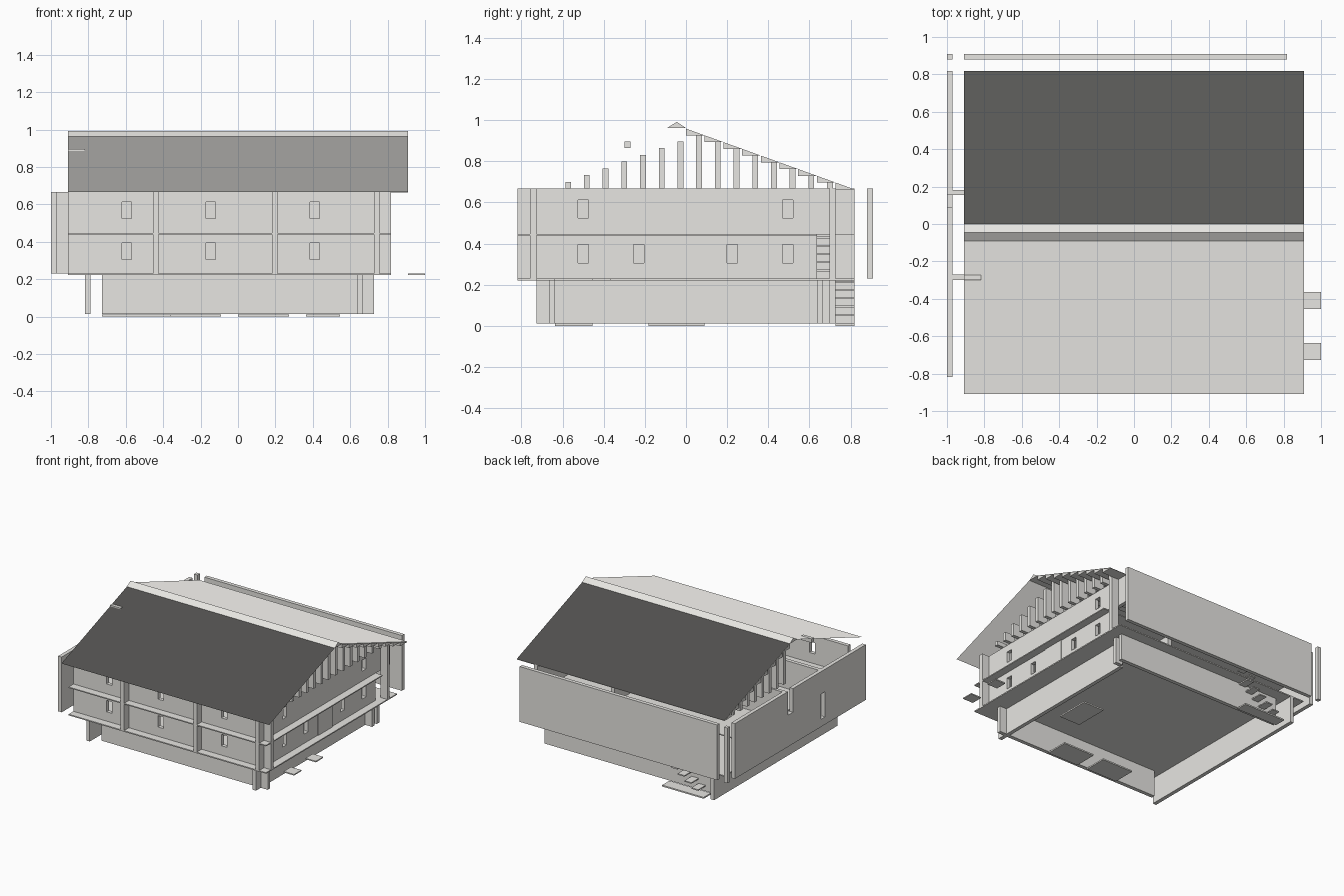
import bpy, bmesh

if "Cube" in bpy.data.objects:
    bpy.data.objects.remove(bpy.data.objects["Cube"])

G = 1 / 11          # building module
T = G / 3           # panel thickness
LOW, MID, TOP = 0.23, 0.445, 0.667

# Pale plaster colour shared by every part
pale = bpy.data.materials.new("pale_plaster")
pale.diffuse_color = (0.80, 0.79, 0.76, 1)
pale.use_nodes = True
pale.node_tree.nodes["Principled BSDF"].inputs["Base Color"].default_value = pale.diffuse_color


def finish(name, bm, recalc=True):
    if recalc:
        bmesh.ops.recalc_face_normals(bm, faces=bm.faces)
    me = bpy.data.meshes.new(name)
    bm.to_mesh(me)
    bm.free()
    me.materials.append(pale)
    ob = bpy.data.objects.new(name, me)
    bpy.context.collection.objects.link(ob)
    return ob


def boxes(name, items):
    """Boxes given as (x0, x1, y0, y1, z0, z1)."""
    bm = bmesh.new()
    for x0, x1, y0, y1, z0, z1 in items:
        for v in bmesh.ops.create_cube(bm, size=1)['verts']:
            v.co = ((x0 + x1) / 2 + v.co.x * (x1 - x0),
                    (y0 + y1) / 2 + v.co.y * (y1 - y0),
                    (z0 + z1) / 2 + v.co.z * (z1 - z0))
    return finish(name, bm)


def wall(name, axis, a, b, p, z0, z1, holes=()):
    """Panel from a to b along axis, occupying p..p+T, with (u0,u1,v0,v1) holes."""
    us = sorted({a, b, *(h[0] for h in holes), *(h[1] for h in holes)})
    zs = sorted({z0, z1, *(h[2] for h in holes), *(h[3] for h in holes)})
    bm = bmesh.new()
    for u0, u1 in zip(us, us[1:]):
        for w0, w1 in zip(zs, zs[1:]):
            uc, wc = (u0 + u1) / 2, (w0 + w1) / 2
            if any(h[0] < uc < h[1] and h[2] < wc < h[3] for h in holes):
                continue
            pts = [(u0, w0), (u1, w0), (u1, w1), (u0, w1)]
            bm.faces.new([bm.verts.new((u, p, w) if axis == 'x' else (p, u, w))
                          for u, w in pts])
    bmesh.ops.remove_doubles(bm, verts=bm.verts, dist=1e-5)
    geo = bmesh.ops.extrude_face_region(bm, geom=bm.faces[:])['geom']
    for g in geo:
        if isinstance(g, bmesh.types.BMVert):
            g.co[1 if axis == 'x' else 0] += T
    return finish(name, bm)


def prism(name, profile, x0, x1):
    """Extrude a (y, z) profile along x."""
    bm = bmesh.new()
    f = bm.faces.new([bm.verts.new((x0, y, z)) for y, z in profile])
    geo = bmesh.ops.extrude_face_region(bm, geom=[f])['geom']
    for g in geo:
        if isinstance(g, bmesh.types.BMVert):
            g.co.x = x1
    return finish(name, bm)


def roof_sheet(name, y0, z0, y1, z1, normal):
    """Single upward sheet whose shading normal leans over the ridge."""
    bm = bmesh.new()
    pts = [(R0, y0, z0), (R1, y0, z0), (R1, y1, z1), (R0, y1, z1)]
    bm.faces.new([bm.verts.new(p) for p in pts])
    me = finish(name, bm, recalc=False).data
    me.polygons[0].use_smooth = True
    me.normals_split_custom_set([normal] * 4)


def windows(centres, z0, z1):
    return [(c - 0.025, c + 0.025, z0, z1) for c in centres]


# Basement walls, open underneath
B0, B1 = 0.013, 0.222
wall("basement_front_wall", 'x', -8 * G, 7 * G + T, -7 * G - T, B0, B1)
wall("basement_back_wall", 'x', -8 * G, 8 * G, 8 * G - T, B0, B1)
wall("basement_left_wall", 'y', -8 * G, 9 * G, -9 * G, B0, B1)
wall("basement_right_wall", 'y', -7 * G, 7 * G, 7 * G, B0, B1)
boxes("basement_fins", [
    (7 * G, 7 * G + T, -8 * G, -7 * G - T, B0, B1),
    (7 * G + T, 8 * G, -7 * G - T, -7 * G, B0, B1),
    (7 * G + T, 8 * G, 7 * G, 7 * G + T, B0, B1)])

# Foundation plates
boxes("foundation_plates", [
    (4 * G, 6 * G, -2 * G, G, 0, 0.011),
    (0, 3 * G, -7 * G, -5 * G, 0, 0.011),
    (-4 * G, -G, -7 * G, -5 * G, 0, 0.011)])

# Floor slabs
boxes("ground_floor_slab", [(-10 * G, 9 * G, -9 * G, 9 * G, 0.222, 0.231)])
boxes("upper_floor_slab", [(-10 * G, 9 * G, -9 * G, 7 * G, 0.439, 0.447)])
boxes("porch_plates", [(10 * G, 11 * G, y * G, (y + 1) * G, 0.222, 0.231) for y in (-8, -5)])

# Outer walls
fx = (-0.595, -0.145, 0.41)
wall("front_wall", 'x', -10 * G, 8 * G + T, -8 * G - T, LOW, TOP,
     windows(fx, 0.305, 0.395) + windows(fx, 0.525, 0.612))
wall("right_wall", 'y', -8 * G, 7 * G, 8 * G, LOW, TOP,
     windows((-0.5, -0.23, 0.225, 0.495), 0.305, 0.395)
     + windows((-0.5, 0.495), 0.525, 0.612))
wall("right_wall_upper_end", 'y', 7 * G, 9 * G, 8 * G, MID, TOP)
wall("back_wall", 'x', -10 * G, 9 * G, 10 * G - T, LOW, TOP)
wall("left_wall", 'y', -9 * G, 9 * G, -11 * G, LOW, TOP,
     [(-0.31, -0.26, 0.29, 0.49), (G, 0.155, 0.48, TOP)])
boxes("corner_column", [(-11 * G, -11 * G + T, 10 * G - T, 10 * G, LOW, TOP)])

# Projecting fins on the facades
boxes("front_fins", [(x * G, x * G + T, -9 * G, -8 * G - T, LOW, TOP) for x in (-5, 2, 8)])
boxes("right_fins", [(8 * G + T, 9 * G, y, y + T, LOW, TOP)
                     for y in (-8 * G - T, 8 * G - T)])
boxes("door_panel", [(8 * G + T, 8 * G + T + 0.006, -G, G, LOW, MID - 0.006)])

# Interior partitions
boxes("partitions", [
    (-11 * G + T, 2 * G, 0.155, 0.182, LOW, TOP),
    (-11 * G + T, -5 * G, -0.3, -0.27, LOW, TOP),
    (2 * G, 2 * G + T, -8 * G, 7 * G, LOW, TOP)])

# Stairs and landing
boxes("stair_landing", [(-8 * G, -4 * G, 8 * G, 9 * G, 0, 0.011)])
for name, y0, y1, base in (("outer_stair", 8 * G, 9 * G, 0.05),
                           ("inner_stair", 7 * G, 7 * G + 2 * T, 0.265)):
    boxes(name, [(-0.68 + i * 0.06, -0.62 + i * 0.06, y0, y1,
                  base + i * 0.04, base + i * 0.04 + 0.009) for i in range(5)])

# Gable studs: full row on the right, rear half on the left
studs = []
for i in range(15):
    y = (-6.3 + i) * G
    h = 0.700 + 0.0328 * i if i < 8 else 0.930 - 0.0328 * (i - 7)
    for x0 in (8 * G, -10 * G):
        if x0 > 0 or y > 0:
            studs.append((x0, x0 + G, y - 0.014, y + 0.014, TOP, h))
boxes("gable_studs", studs)
boxes("roof_beam", [(-10 * G, -9 * G, -0.3, -0.27, 0.866, 0.896)])

# Roof sheets, ridge cap and stepped wedges under the rear slope
R0, R1 = -10 * G, 10 * G
roof_sheet("front_roof", -10 * G, 0.667, -G, 0.962, (0, 0.87, 0.5))
roof_sheet("back_roof", 0, 0.962, 9 * G, 0.667, (0, -0.87, 0.5))
prism("ridge_cap", [(-G, 0.962), (0, 0.962), (-G / 2, 0.992)], R0, R1)
dz = 0.295 / 9
for i in range(9):
    y, z = i * G, 0.959 - i * dz
    prism("roof_wedge", [(y, z), (y + G, z - dz), (y, z - dz)], R0, R1)
